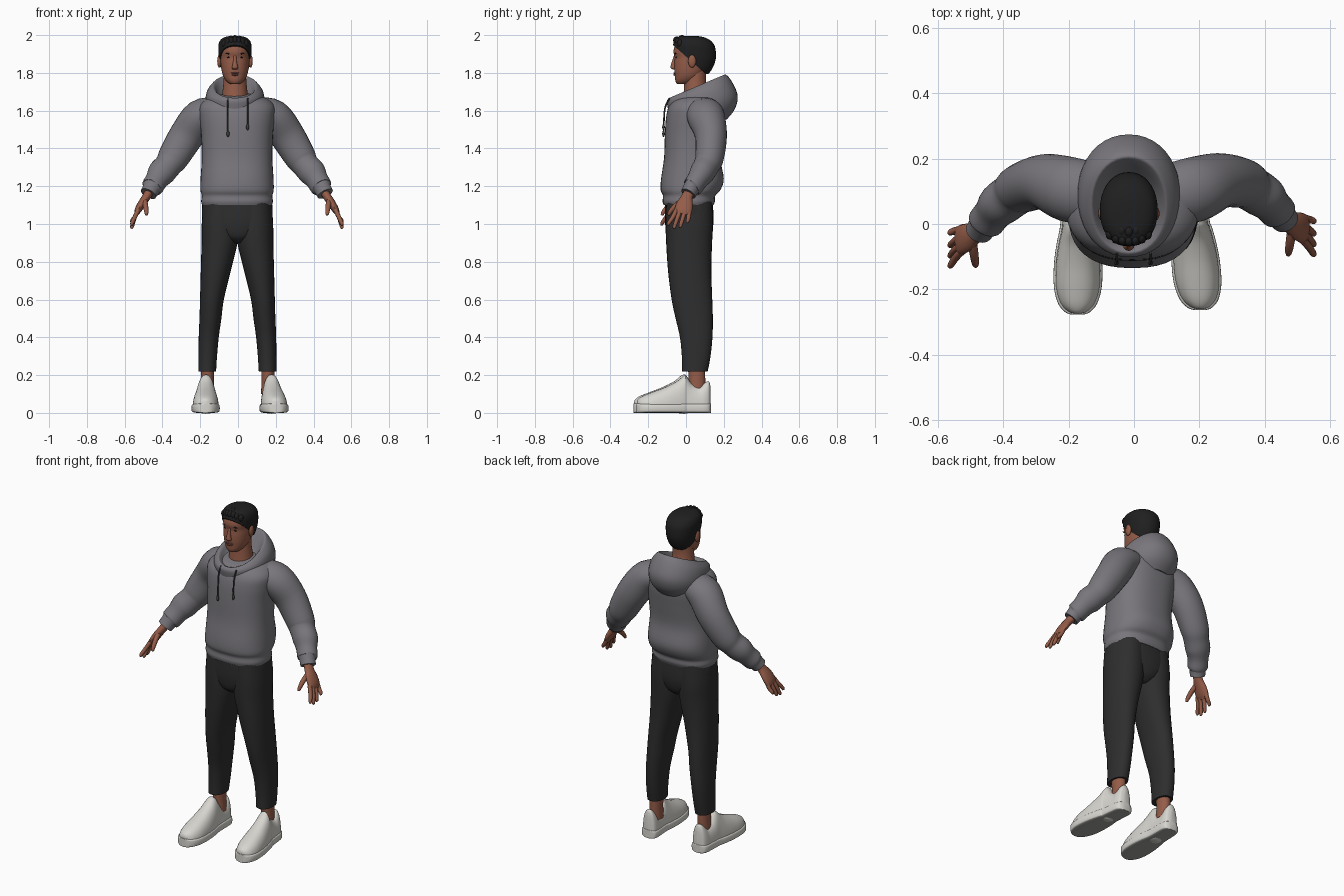
import bpy, bmesh, math
from mathutils import Vector


def material(name, rgb):
    m = bpy.data.materials.new(name)
    m.diffuse_color = (*rgb, 1)
    return m


GREY = material("hoodie grey", (0.19, 0.182, 0.2))
CORD = material("cord charcoal", (0.05, 0.05, 0.055))
BLACK = material("trouser black", (0.027, 0.027, 0.028))
SKIN = material("skin brown", (0.30, 0.108, 0.066))
LIPS = material("lip brown", (0.22, 0.07, 0.05))
HAIR = material("hair black", (0.014, 0.014, 0.015))
WHITE = material("shoe white", (0.68, 0.67, 0.63))
TREAD = material("tread grey", (0.35, 0.35, 0.33))


def finish(bm, name, mats, angle=50):
    bmesh.ops.recalc_face_normals(bm, faces=bm.faces)
    for f in bm.faces:
        f.smooth = True
    for e in bm.edges:
        e.smooth = e.calc_face_angle(0) < math.radians(angle)
    me = bpy.data.meshes.new(name)
    bm.to_mesh(me)
    bm.free()
    for m in mats:
        me.materials.append(m)
    ob = bpy.data.objects.new(name, me)
    bpy.context.collection.objects.link(ob)
    return ob


def spline(rows, steps):
    """Smooth Catmull-Rom interpolation of the ring table."""
    rows = [tuple(r) + (0,) * (6 - len(r)) for r in rows]
    out = []
    for i in range(len(rows) - 1):
        p0, p1, p2 = rows[max(i - 1, 0)], rows[i], rows[i + 1]
        p3 = rows[min(i + 2, len(rows) - 1)]
        for s in range(steps):
            t = s / steps
            out.append([0.5 * (2 * b + (c - a) * t + (2 * a - 5 * b + 4 * c - d) * t * t
                               + (3 * b - a - 3 * c + d) * t ** 3)
                        for a, b, c, d in zip(p0, p1, p2, p3)])
    out.append(list(rows[-1]))
    return out


def loft_mesh(rows, power=2.0, n=28, steps=4, tube=False, flat=1.0):
    """Rings (x, y, z, half width, half depth, tilt) joined into a closed skin."""
    bm = bmesh.new()
    rows = spline(rows, steps)
    pts = [Vector(r[:3]) for r in rows]
    rings = []
    for i, (x, y, z, a, b, tilt) in enumerate(rows):
        u, v = Vector((1, 0, 0)), Vector((0, math.cos(tilt), math.sin(tilt)))
        if tube:
            t = (pts[min(i + 1, len(pts) - 1)] - pts[max(i - 1, 0)]).normalized()
            u = t.cross(Vector((0, 1, 0))).normalized()
            v = t.cross(u)
        ring = []
        for k in range(n):
            w = 2 * math.pi * k / n
            c, s = math.cos(w), math.sin(w)
            c = math.copysign(abs(c) ** (2 / power), c)
            s = math.copysign(abs(s) ** (2 / power), s)
            ring.append(bm.verts.new(pts[i] + u * a * c + v * b * s * (flat if s < 0 else 1)))
        rings.append(ring)
    for r0, r1 in zip(rings, rings[1:]):
        for k in range(n):
            bm.faces.new((r0[k], r0[(k + 1) % n], r1[(k + 1) % n], r1[k]))
    bm.faces.new(rings[0])
    bm.faces.new(rings[-1])
    return bm


def loft(name, rows, mat, **kw):
    return finish(loft_mesh(rows, **kw), name, [mat])


def fb(x, z, front, back, rx):
    """Horizontal ring given by its front and back depth."""
    return (x, (front + back) / 2, z, rx, (back - front) / 2)


def blob(name, loc, size, mat):
    bm = bmesh.new()
    bmesh.ops.create_uvsphere(bm, u_segments=16, v_segments=10, radius=1)
    for v in bm.verts:
        v.co = Vector(loc) + Vector(a * b for a, b in zip(v.co, size))
    return finish(bm, name, [mat])


# Hoodie body with gathered hem
loft("hoodie_body", [fb(-.005, *r) for r in (
    (1.10, -.118, .145, .185), (1.12, -.124, .153, .190), (1.15, -.122, .155, .187),
    (1.18, -.134, .182, .194), (1.24, -.132, .200, .193), (1.35, -.116, .182, .187),
    (1.47, -.112, .196, .190), (1.56, -.106, .208, .200), (1.62, -.092, .205, .200),
    (1.66, -.060, .190, .165), (1.68, .0, .170, .115), (1.69, .04, .130, .06))],
    GREY, power=2.4, n=40)

# Lowered hood: outer bulge, rim, then inside
HX = -.016
loft("hood", [
    (HX, .070, 1.560, .125, .145, -.05), (HX, .084, 1.600, .150, .175, .05),
    (HX, .088, 1.650, .157, .188, .15), (HX, .072, 1.700, .148, .180, .28),
    (HX, .060, 1.728, .120, .164, .39), (HX, .056, 1.722, .106, .148, .39),
    (HX, .052, 1.690, .088, .115, .36), (HX, .052, 1.672, .07, .09, .3)],
    GREY, power=2.1, n=40)

# Drawstrings
for x, end in ((-.053, 1.49), (.051, 1.525)):
    loft("drawstring", [(x, -.088, 1.665, .004, .004), (x, -.112, 1.61, .004, .004),
                        (x, -.118, end, .004, .004)], CORD, tube=True, n=8)
    blob("drawstring_tip", (x, -.119, end - .012), (.008, .007, .017), CORD)

# Trouser seat
loft("trouser_hips", [fb(-.004, *r) for r in (
    (.90, -.06, .09, .04), (.93, -.095, .125, .10), (.98, -.108, .142, .165),
    (1.04, -.112, .146, .187), (1.13, -.11, .14, .183))], BLACK, power=2.3, n=36)

for s, side in ((1, "right"), (-1, "left")):

    def place(rows):
        """Mirror to a side; the left forearm and hand swing forward a little."""
        out = []
        for x, y, z, *rest in rows:
            swing = -.035 * min(max((1.5 - z) / .35, 0), 1) if s < 0 else 0
            out.append((s * x - .006, y + swing, z, *rest))
        return out

    # Sleeve and ribbed cuff
    loft(side + "_sleeve", place([
        (.10, .09, 1.600, .070, .090), (.19, .105, 1.570, .092, .100),
        (.265, .132, 1.470, .092, .085), (.335, .125, 1.355, .083, .076),
        (.365, .108, 1.310, .072, .069), (.400, .085, 1.270, .073, .066),
        (.425, .060, 1.232, .060, .056), (.447, .036, 1.197, .058, .054),
        (.453, .028, 1.188, .047, .044), (.468, .012, 1.160, .044, .041)]),
        GREY, tube=True)

    # Hand: palm, four fingers, thumb
    loft(side + "_palm", place([
        (.455, .025, 1.185, .024, .029), (.478, .006, 1.145, .022, .030),
        (.503, -.006, 1.108, .021, .043), (.524, -.014, 1.072, .018, .046),
        (.534, -.018, 1.050, .010, .040)]), SKIN, tube=True, n=16)
    for y0, y1, tip in ((-.050, -.090, .992), (-.028, -.060, .975),
                        (-.004, -.028, .980), (.018, .010, 1.005)):
        loft(side + "_finger", place([
            (.522, y0, 1.075, .012, .012), (.541, (y0 + y1) / 2, 1.035, .0115, .0115),
            (.554, y1, tip + .015, .010, .010), (.557, y1 - .003, tip + .003, .007, .007),
            (.558, y1 - .003, tip, .003, .003)]), SKIN, tube=True, n=10)
    loft(side + "_thumb", place([
        (.490, -.012, 1.130, .015, .016), (.484, -.052, 1.100, .014, .014),
        (.480, -.080, 1.070, .012, .012), (.478, -.092, 1.050, .008, .008),
        (.478, -.094, 1.046, .003, .003)]), SKIN, tube=True, n=10)

    # Trouser leg
    loft(side + "_trouser_leg", [fb(s * x - .003, z, f, b, rx) for x, z, f, b, rx in (
        (.160, .22, -.020, .115, .047), (.157, .30, -.022, .130, .049),
        (.152, .40, -.032, .140, .053), (.143, .50, -.055, .142, .058),
        (.135, .60, -.076, .139, .063), (.115, .75, -.095, .134, .079),
        (.095, .90, -.105, .138, .095), (.092, 1.0, -.108, .143, .097),
        (.085, 1.12, -.105, .138, .095))], BLACK, power=2.2)

    # Ankle
    loft(side + "_ankle", [(s * .16 - .002, .055, .10, .036, .046),
                           (s * .16 - .002, .058, .17, .034, .044),
                           (s * .16 - .002, .055, .26, .036, .046)], SKIN, n=20)

    # Shoe upper and sole share one plan: depth, half width, top height
    plan = ((-.272, .014, .060), (-.265, .034, .074), (-.240, .056, .090),
            (-.190, .070, .110), (-.120, .071, .137), (-.060, .064, .168),
            (-.020, .056, .200), (.002, .053, .197), (.030, .052, .155),
            (.070, .051, .137), (.100, .049, .160), (.122, .040, .166), (.131, .018, .13))
    turn = .092 if s > 0 else .012
    push = .012 if s > 0 else -.002
    cx = lambda y: s * (.166 + turn * (.12 - y)) - (0 if s > 0 else .002)
    up = math.pi / 2
    loft(side + "_shoe_upper", [(cx(y), y + push * (y < 0), .03, w - .003, h - .03, up)
                                for y, w, h in plan], WHITE, power=2.3, flat=.2, n=32)
    bm = loft_mesh([(cx(y), y * 1.012 + push * (y < 0), .025, w + .003, .025, up)
                    for y, w, h in plan], power=5, n=32)
    bm.normal_update()
    bmesh.ops.recalc_face_normals(bm, faces=bm.faces)
    for f in bm.faces:
        f.material_index = int(f.normal.z < -.8)
    finish(bm, side + "_shoe_sole", [WHITE, TREAD])

    # Ear, eye and brow
    blob(side + "_ear", (HX + s * .083, .032, 1.862), (.011, .021, .034), SKIN)
    blob(side + "_eye", (HX + s * .031, -.0515, 1.882), (.012, .004, .004), HAIR)
    blob(side + "_brow", (HX + s * .032, -.055, 1.902), (.019, .005, .0035), HAIR)

# Neck and head
loft("neck", [fb(HX, *r) for r in (
    (1.62, -.02, .13, .075), (1.70, -.012, .115, .066), (1.76, -.008, .106, .060),
    (1.84, .0, .11, .058))], SKIN)
loft("head", [fb(HX, *r) for r in (
    (1.740, -.042, .015, .020), (1.746, -.051, .035, .034), (1.762, -.057, .060, .050),
    (1.785, -.059, .085, .063), (1.815, -.062, .108, .071), (1.850, -.062, .130, .076),
    (1.882, -.060, .143, .078), (1.910, -.066, .148, .080), (1.940, -.060, .144, .079),
    (1.970, -.038, .120, .064), (1.985, -.005, .090, .035))], SKIN, power=2.2, n=36)
loft("nose", [(HX, -.056, 1.893, .007, .008), (HX, -.063, 1.865, .009, .010),
              (HX, -.067, 1.838, .014, .014), (HX, -.066, 1.826, .017, .015),
              (HX, -.060, 1.818, .012, .010)], SKIN, n=16)
blob("upper_lip", (HX, -.060, 1.799), (.023, .007, .0045), LIPS)
blob("lower_lip", (HX, -.059, 1.790), (.019, .008, .0055), LIPS)

# Hair cap, trimmed along a sloping hairline
bm = loft_mesh([fb(HX, *r) for r in (
    (1.795, -.050, .118, .062), (1.82, -.060, .138, .075), (1.87, -.066, .157, .084),
    (1.92, -.070, .157, .088), (1.95, -.068, .148, .087), (1.975, -.060, .125, .076),
    (1.990, -.042, .090, .052), (1.996, -.015, .050, .018))], power=2.15, n=36)
bmesh.ops.bisect_plane(bm, geom=bm.verts[:] + bm.edges[:] + bm.faces[:],
                       plane_co=(0, -.066, 1.945), plane_no=(0, .66, .75), clear_inner=True)
edges = [e for e in bm.edges if e.is_boundary]
bmesh.ops.holes_fill(bm, edges=edges)
finish(bm, "hair_cap", [HAIR])

# Short curls above the forehead
for i in range(7):
    k = i - 3
    blob("hair_curl", (HX + k * .019, -.050 + .0022 * k * k, 1.972 - .0018 * k * k),
         (.014, .018, .021), HAIR)
for i in range(5):
    k = i - 2
    blob("hair_curl", (HX + k * .021, -.022 + .003 * k * k, 1.981 - .003 * k * k),
         (.016, .02, .019), HAIR)
